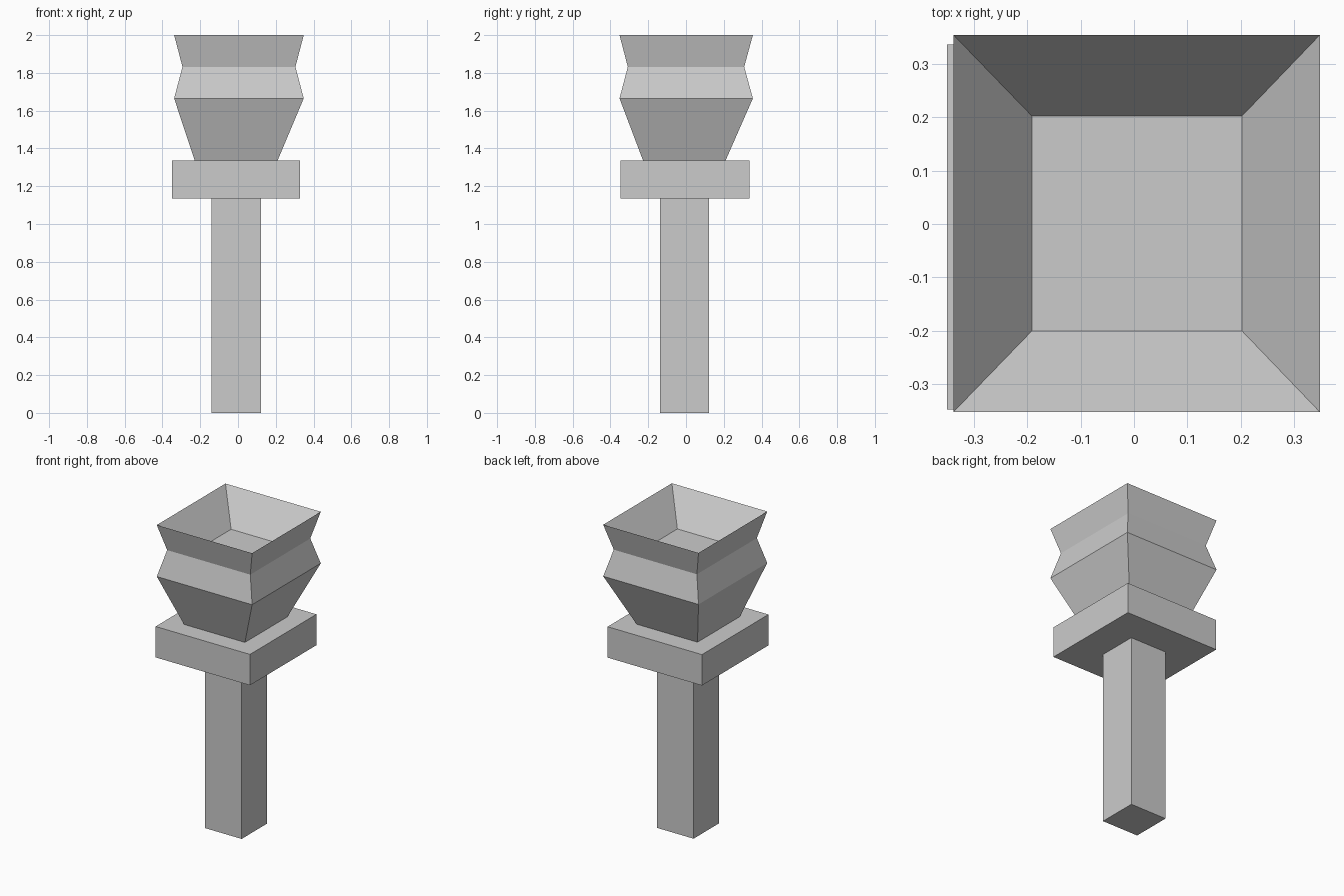
import bpy
import bmesh

if "Cube" in bpy.data.objects:
    bpy.data.objects.remove(bpy.data.objects["Cube"])


def rect_loft(name, rings, cap_bottom=False, cap_top=False):
    """Skin a stack of rectangles, each (x0, x1, y0, y1, z), with flat faces."""
    bm = bmesh.new()
    loops = [[bm.verts.new(p) for p in ((x0, y0, z), (x1, y0, z), (x1, y1, z), (x0, y1, z))]
             for x0, x1, y0, y1, z in rings]
    for low, high in zip(loops, loops[1:]):
        for i in range(4):
            j = (i + 1) % 4
            bm.faces.new((low[i], low[j], high[j], high[i]))
    if cap_bottom:
        bm.faces.new(loops[0][::-1])
    if cap_top:
        bm.faces.new(loops[-1])
    mesh = bpy.data.meshes.new(name)
    bm.to_mesh(mesh)
    bm.free()
    obj = bpy.data.objects.new(name, mesh)
    bpy.context.collection.objects.link(obj)
    return obj


# Shared outlines (x0, x1, y0, y1)
shaft = (-0.14, 0.123, -0.138, 0.122)
slab = (-0.35, 0.329, -0.347, 0.336)
cup_foot = (-0.229, 0.209, -0.227, 0.209)
cup_wide = (-0.338, 0.348, -0.352, 0.354)
cup_waist = (-0.294, 0.304, -0.308, 0.308)
cup_floor = (-0.191, 0.202, -0.2, 0.202)
slab_z, cup_z = 1.134, 1.335

# Square handle
rect_loft("handle", [(*shaft, 0.0), (*shaft, slab_z)], cap_bottom=True)

# Flat collar, open where the handle and the cup join it
rect_loft("collar", [(*shaft, slab_z), (*slab, slab_z), (*slab, cup_z), (*cup_foot, cup_z)])

# Flared cup with a pinched waist, sharp rim and sloping recess
rect_loft("cup", [(*cup_foot, cup_z), (*cup_wide, 1.665), (*cup_waist, 1.832),
                  (*cup_wide, 2.0), (*cup_floor, 1.8)], cap_top=True)
